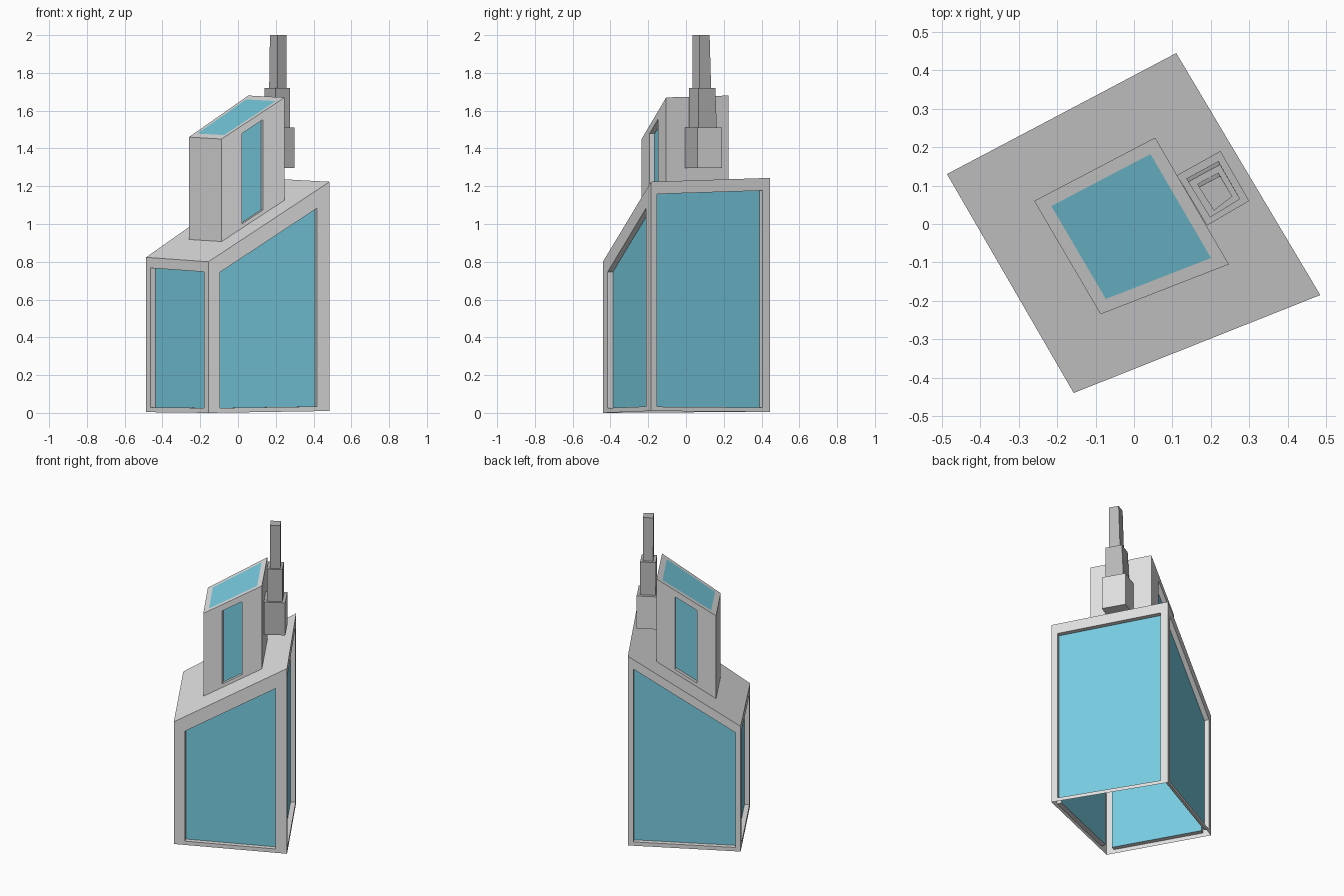
import bpy, bmesh
from mathutils import Vector as V

if "Cube" in bpy.data.objects:
    bpy.data.objects.remove(bpy.data.objects["Cube"])


def material(name, rgb):
    m = bpy.data.materials.new(name)
    m.diffuse_color = (*rgb, 1)
    m.use_nodes = True
    m.node_tree.nodes["Principled BSDF"].inputs["Base Color"].default_value = m.diffuse_color
    return m


MATS = [material("light_grey", (0.74, 0.74, 0.74)),
        material("glass_blue", (0.185, 0.60, 0.745)),
        material("dark_grey", (0.48, 0.48, 0.48))]
LIGHT, GLASS, DARK = range(3)


def face(bm, pts, mat=LIGHT):
    f = bm.faces.new([bm.verts.new(p) for p in pts])
    f.material_index = mat


def ring(bm, outer, inner, mat=LIGHT):
    """Band of quads joining two four-point loops."""
    for i in range(4):
        j = (i + 1) % 4
        face(bm, (outer[i], outer[j], inner[j], inner[i]), mat)


def wall(bm, bl, br, tr, tl, window=None, depth=0.03):
    """Flat wall, optionally with a recessed window (u0, u1, sill, head)."""
    quad = [bl, br, tr, tl]
    if not window:
        face(bm, quad)
        return
    u0, u1, sill, head = window
    up = V((0, 0, 1))
    hole = [bl.lerp(br, u0) + up * sill, bl.lerp(br, u1) + up * sill,
            tl.lerp(tr, u1) - up * head, tl.lerp(tr, u0) - up * head]
    inward = -(br - bl).cross(up).normalized() * depth
    pane = [p + inward for p in hole]
    ring(bm, quad, hole)
    ring(bm, hole, pane)
    face(bm, pane, GLASS)


def finish(name, bm):
    bmesh.ops.remove_doubles(bm, verts=bm.verts, dist=1e-5)
    me = bpy.data.meshes.new(name)
    bm.to_mesh(me)
    bm.free()
    for m in MATS:
        me.materials.append(m)
    ob = bpy.data.objects.new(name, me)
    bpy.context.collection.objects.link(ob)
    return ob


def roof_z(x, y):
    return 0.80 + 0.523 * (x + 0.157) + 0.344 * (y + 0.44)


def on_roof(pts, lift=None):
    return [V((x, y, roof_z(x, y))) for x, y in pts]


# Footprints, counter-clockwise from the front corner
body_xy = [(-0.157, -0.44), (0.485, -0.185), (0.11, 0.445), (-0.487, 0.13)]
tower_xy = [(-0.087, -0.235), (0.247, -0.105), (0.055, 0.225), (-0.26, 0.06)]

# Main body: open underneath, four recessed windows, sloping roof
bm = bmesh.new()
base = [V((x, y, z)) for (x, y), z in zip(body_xy, (0, 0.01, 0.005, 0.004))]
eaves = on_roof(body_xy)
foot = on_roof(tower_xy)
windows = [(0.097, 0.896, 0.025, 0.096), (0.052, 0.937, 0.023, 0.066),
           (0.05, 0.955, 0.025, 0.062), (0.076, 0.93, 0.026, 0.055)]
for i in range(4):
    j = (i + 1) % 4
    wall(bm, base[i], base[j], eaves[j], eaves[i], windows[i])
ring(bm, eaves, foot)
finish("main_body", bm)

# Tower: narrow windows on two sides, flush skylight on top
bm = bmesh.new()
top = [V((x, y, z)) for (x, y), z in zip(tower_xy, (1.45, 1.67, 1.68, 1.46))]
slits = [(0.32, 0.66, 0.023, 0.042), None, (0.31, 0.68, 0.023, 0.042), None]
for i in range(4):
    j = (i + 1) % 4
    wall(bm, foot[i], foot[j], top[j], top[i], slits[i])
centre = sum(top, V()) / 4
skylight = [centre + (p - centre) * 0.82 for p in top]
ring(bm, top, skylight)
face(bm, skylight, GLASS)
finish("tower", bm)


# Chimney: three stacked blocks, each slightly narrower at the top
def block(name, xy, z0, z1, sides, shift=(0, 0)):
    bm = bmesh.new()
    lo = [V((x, y, z0)) for x, y in xy]
    hi = [V((x, y, z1)) for x, y in xy]
    for k in (2, 3):
        hi[k] += V((*shift, 0))
    for i in range(4):
        j = (i + 1) % 4
        face(bm, (lo[i], lo[j], hi[j], hi[i]), sides[i])
    face(bm, hi, DARK)
    face(bm, lo[::-1], LIGHT if LIGHT in sides else DARK)
    finish(name, bm)


block("chimney_base", [(0.19, -0.004), (0.30, 0.06), (0.225, 0.19), (0.112, 0.127)],
      1.297, 1.51, [DARK, LIGHT, LIGHT, LIGHT])
block("chimney_middle", [(0.198, 0.017), (0.276, 0.065), (0.22, 0.163), (0.137, 0.118)],
      1.51, 1.72, [DARK] * 4, (0.004, -0.008))
block("chimney_top", [(0.208, 0.035), (0.256, 0.072), (0.22, 0.133), (0.165, 0.104)],
      1.72, 2.0, [DARK] * 4, (0.004, -0.008))
